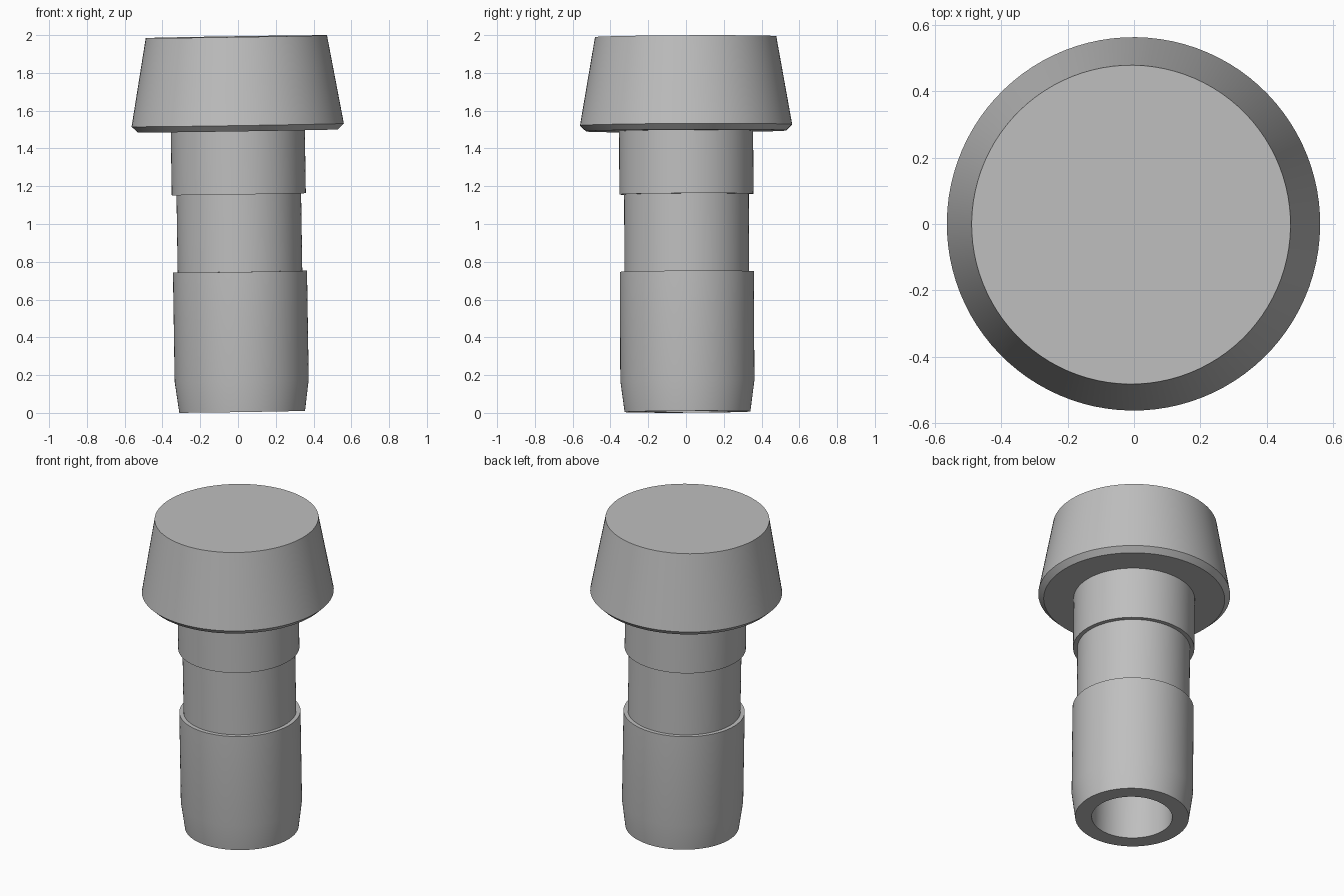
import bpy, bmesh, math
from mathutils import Vector

cube = bpy.data.objects.get("Cube")
if cube:
    bpy.data.objects.remove(cube, do_unlink=True)

grey = bpy.data.materials.new("plain_grey")
grey.use_nodes = True
colour = (0.52, 0.52, 0.52, 1)
grey.diffuse_color = colour
grey.node_tree.nodes["Principled BSDF"].inputs["Base Color"].default_value = colour

# The whole plug leans slightly: foot and direction of its axis
foot = Vector((0.022, 0.008, 0.006))
axis = Vector((-0.0155, -0.005, 1))


def lathe(name, profile, segments=96):
    """Turn a (radius, height) profile around the leaning axis."""
    bm = bmesh.new()
    verts = [bm.verts.new((r, 0, z)) for r, z in profile]
    edges = [bm.edges.new(pair) for pair in zip(verts, verts[1:])]
    bmesh.ops.spin(bm, geom=verts + edges, cent=(0, 0, 0), axis=(0, 0, 1),
                   angle=math.tau, steps=segments)
    bmesh.ops.remove_doubles(bm, verts=bm.verts, dist=0.0001)
    bmesh.ops.recalc_face_normals(bm, faces=bm.faces)
    mesh = bpy.data.meshes.new(name)
    bm.to_mesh(mesh)
    bm.free()
    mesh.materials.append(grey)
    obj = bpy.data.objects.new(name, mesh)
    bpy.context.collection.objects.link(obj)
    obj.location = foot
    obj.rotation_euler = axis.to_track_quat('Z', 'Y').to_euler()
    bpy.ops.object.select_all(action='DESELECT')
    obj.select_set(True)
    bpy.context.view_layer.objects.active = obj
    bpy.ops.object.shade_smooth_by_angle(angle=math.radians(25))
    return obj


# Stem with a bore, tapered tip, recessed neck and collar, under a conical head
lathe("plug", [
    (0, 1.5), (0.236, 1.5), (0.236, 0),          # blind bore
    (0.333, 0), (0.355, 0.165), (0.355, 0.742),  # tapered lower stem
    (0.33, 0.742), (0.33, 1.152),                # recessed neck
    (0.355, 1.152), (0.355, 1.487),              # collar
    (0.53, 1.487), (0.562, 1.518),               # chamfered head rim
    (0.48, 1.986), (0, 1.986),                   # conical head and flat top
])
